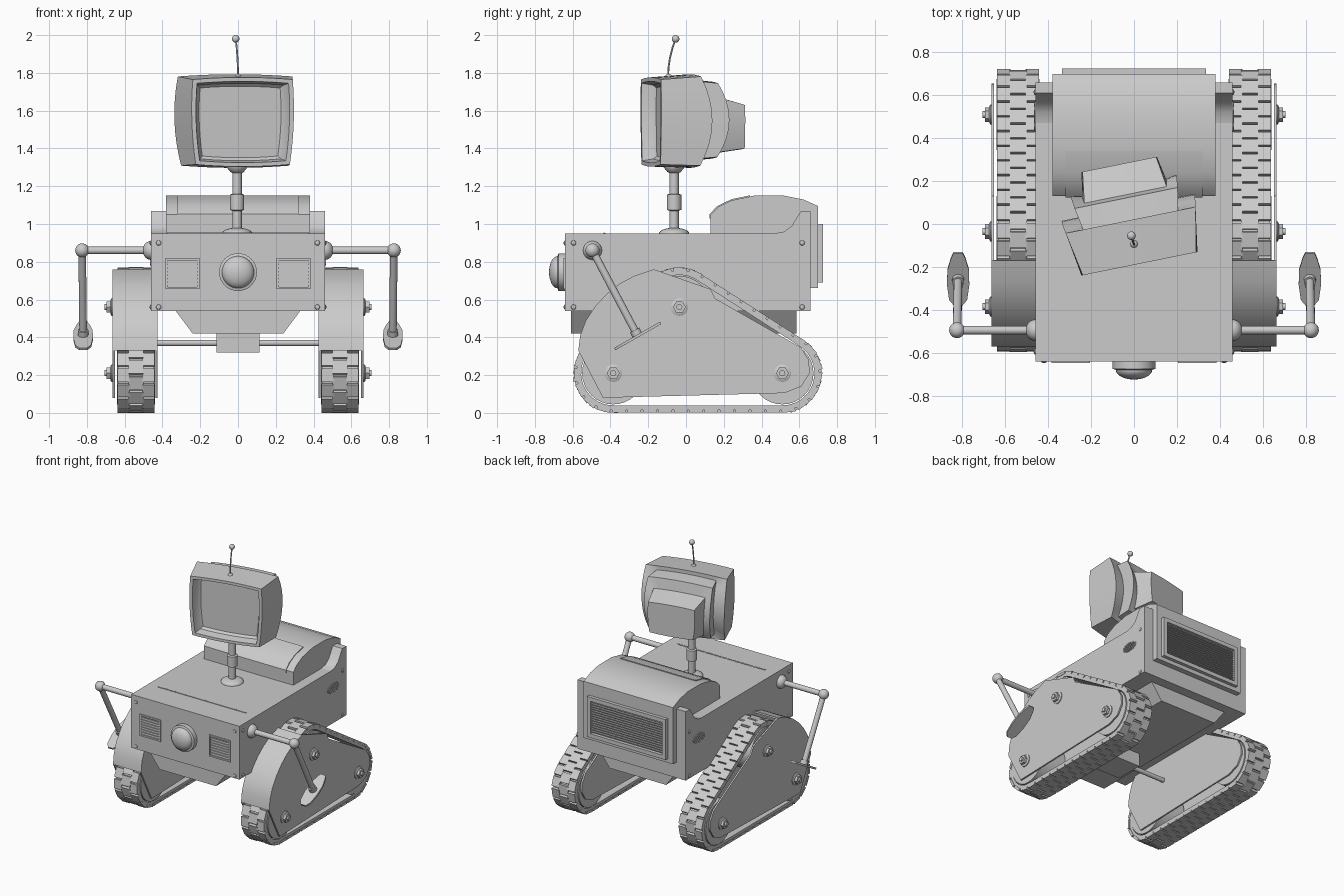
import bpy, bmesh
from math import pi, sin, cos, atan2
from mathutils import Matrix, Vector

if "Cube" in bpy.data.objects:
    bpy.data.objects.remove(bpy.data.objects["Cube"])

grey = bpy.data.materials.new("plain grey")
grey.use_nodes = True
grey.diffuse_color = (0.6, 0.6, 0.6, 1)
grey.node_tree.nodes["Principled BSDF"].inputs["Base Color"].default_value = (0.6, 0.6, 0.6, 1)

# Local (u, v, w) to (y, z, x): profiles drawn from the side, extruded across
SIDEWAYS = Matrix(((0, 0, 1, 0), (1, 0, 0, 0), (0, 1, 0, 0), (0, 0, 0, 1)))


def finish(name, bm, smooth=True):
    bmesh.ops.recalc_face_normals(bm, faces=bm.faces)
    mesh = bpy.data.meshes.new(name)
    bm.to_mesh(mesh)
    bm.free()
    mesh.materials.append(grey)
    if smooth:
        mesh.shade_smooth()
        mesh.set_sharp_from_angle(angle=0.6)
    obj = bpy.data.objects.new(name, mesh)
    bpy.context.scene.collection.objects.link(obj)
    return obj


def add_box(bm, lo, hi, matrix=Matrix()):
    lo, hi = Vector(lo), Vector(hi)
    m = matrix @ Matrix.Translation((lo + hi) / 2) @ Matrix.Diagonal((hi - lo).to_4d())
    bmesh.ops.create_cube(bm, size=1, matrix=m)


def boxes(name, pairs):
    bm = bmesh.new()
    for lo, hi in pairs:
        add_box(bm, lo, hi)
    return finish(name, bm, False)


def prism(name, pts, lo, hi, matrix=SIDEWAYS):
    bm = bmesh.new()
    a, b = [[bm.verts.new(matrix @ Vector((u, v, w))) for u, v in pts] for w in (lo, hi)]
    bm.faces.new(a)
    bm.faces.new(b)
    for i in range(len(pts)):
        j = (i + 1) % len(pts)
        bm.faces.new((a[i], a[j], b[j], b[i]))
    return finish(name, bm)


def turned(name, profile, origin, direction, steps=24):
    """Spin (radius, height) points about an axis."""
    bm = bmesh.new()
    profile = [(0, profile[0][1])] + profile + [(0, profile[-1][1])]
    vs = [bm.verts.new((r, 0, h)) for r, h in profile]
    es = [bm.edges.new(p) for p in zip(vs, vs[1:])]
    bmesh.ops.spin(bm, geom=vs + es, cent=(0, 0, 0), axis=(0, 0, 1), angle=2 * pi, steps=steps)
    bmesh.ops.remove_doubles(bm, verts=bm.verts, dist=1e-5)
    rot = Vector(direction).to_track_quat('Z', 'Y').to_matrix().to_4x4()
    bm.transform(Matrix.Translation(origin) @ rot)
    return finish(name, bm)


def rod(name, a, b, r, steps=16):
    d = Vector(b) - Vector(a)
    return turned(name, [(r, 0), (r, d.length)], a, d, steps)


def dome(r, h, base=0.0, n=8):
    return [(r * cos(i * pi / 2 / n), base + h * sin(i * pi / 2 / n)) for i in range(n)] + [(0, base + h)]


def ball(name, c, r):
    turned(name, [(r * sin(i * pi / 12), -r * cos(i * pi / 12)) for i in range(1, 12)], c, (0, 0, 1), 20)


# Body, rear fins, rear hump and its hatch
boxes("body", [((-.46, -.64, .54), (.46, .66, .95))])
fin = [(.47, .95), (.66, .95), (.66, 1.07), (.61, 1.07), (.59, 1.04), (.56, .99), (.52, .96)]
for s, side in ((1, "left"), (-1, "right")):
    prism(side + "_rear_fin", fin, s * .38, s * .46)
prism("rear_hump", [(.13, .95), (.13, 1.05), (.17, 1.09), (.24, 1.125), (.36, 1.15), (.52, 1.15),
                    (.62, 1.13), (.7, 1.095), (.7, .66), (.655, .66), (.655, .95)], -.38, .38)
prism("hump_hatch", [(.124, 1.03), (.124, 1.052), (.166, 1.095), (.24, 1.131), (.34, 1.152),
                     (.34, 1.1), (.2, 1.03)], -.32, .32)

# Rear grille: frame and bars
frame = [((-.335, .69, z), (.335, .725, z + .03)) for z in (.69, .97)]
frame += [((x, .69, .69), (x + .03, .725, 1.0)) for x in (-.335, .305)]
frame += [((-.31, .69, .73 + i * .0175), (.31, .715, .737 + i * .0175)) for i in range(14)]
boxes("rear_grille", frame)

# Hopper under the body, axle block and axle
prism("hopper", [(-.33, .54), (.33, .54), (.24, .42), (-.24, .42)], -.585, .61,
      Matrix(((1, 0, 0, 0), (0, 0, -1, 0), (0, 1, 0, 0), (0, 0, 0, 1))))
boxes("axle_block", [((-.115, -.3, .32), (.115, -.08, .43))])
rod("axle", (-.43, -.19, .37), (.43, -.19, .37), .017)

# Front lamp, slotted strip on top
turned("front_lamp", [(.1, 0), (.1, .035), (.085, .04)] + dome(.085, .045, .04), (0, -.64, .745), (0, -1, 0), 32)
boxes("top_slots", [((-.375, -.437, .94), (.375, -.431, .954))]
      + [((-.37 + i * .037, -.431, .94), (-.345 + i * .037, -.425, .953)) for i in range(20)])

# Front vents, side vents and screws
for s, side in ((1, "left"), (-1, "right")):
    cx = s * .295
    vent = [((cx - .09, -.648, z), (cx + .09, -.63, z + .012)) for z in (.655, .808)]
    vent += [((x, -.648, .655), (x + .012, -.63, .82)) for x in (cx - .09, cx + .078)]
    vent += [((cx - .08, -.646, .676 + i * .019), (cx + .08, -.63, .687 + i * .019)) for i in range(7)]
    boxes(side + "_front_vent", vent)
    oval = turned(side + "_side_vent", [(.072, -.005), (.072, .004), (.064, .004), (.064, .001)], (0, 0, 0), (s, 0, 0), 32)
    oval.scale.z = .48
    oval.location = (s * .46, .5, .81)
    slats = []
    for i in range(-2, 3):
        half = .062 * (1 - (i / 3) ** 2) ** .5
        slats.append(((s * .462 - .005, .5 - half, .806 + i * .011), (s * .462 + .005, .5 + half, .812 + i * .011)))
    boxes(side + "_side_vent_slats", slats)
    for z in (.56, .9):
        turned(side + "_front_screw", dome(.014, .008, n=3), (s * .42, -.64, z), (0, -1, 0), 12)
        for y in (-.595, .615):
            turned(side + "_side_screw", dome(.014, .008, n=3), (s * .46, y, z), (s, 0, 0), 12)

# Neck
turned("neck_base", dome(.08, .03), (-.005, -.063, .95), (0, 0, 1))
turned("neck_pole", [(.025, 0), (.025, .12), (.038, .125), (.038, .205), (.025, .21), (.025, .32),
                     (.035, .325), (.055, .35), (.058, .38)], (-.005, -.063, .95), (0, 0, 1))

# Head: one loft of bulging rectangular rings, screen to rear box
# (forward, half width, half height, rearward bow, centre height)
RINGS = [(.055, .21, .18, 0, 1.54), (.07, .225, .195, 0, 1.54), (.128, .24, .205, 0, 1.54),
         (.128, .262, .225, 0, 1.54), (-.08, .3, .236, .06, 1.545), (-.08, .22, .205, .06, 1.55),
         (-.185, .238, .195, .06, 1.55), (-.2, .19, .145, .035, 1.525), (-.345, .17, .115, 0, 1.515)]
N = 8
edge = [(-1 + 2 * i / N, -1) for i in range(N)]
square = edge + [(-v, u) for u, v in edge] + [(-u, -v) for u, v in edge] + [(v, -u) for u, v in edge]
bm = bmesh.new()
loops = []
for f, hw, hz, bow, zc in RINGS:
    loops.append([bm.verts.new((hw * u * (1 + .05 * (1 - v * v) + .03 * v), -f + bow * (1 - v * v),
                                zc + hz * v * (1 + .05 * (1 - u * u)))) for u, v in square])
for a, b in zip(loops, loops[1:]):
    for i in range(4 * N):
        j = (i + 1) % (4 * N)
        bm.faces.new((a[i], a[j], b[j], b[i]))
bm.faces.new(loops[0])
bm.faces.new(loops[-1])
bm.transform(Matrix.Translation((0, -.06, 0)) @ Matrix.Rotation(.2, 4, 'Z'))
finish("head", bm)

# Antenna
turned("antenna_base", dome(.018, .015, n=4), (0, -.093, 1.78), (0, 0, 1), 12)
stem = [Vector((-.012 * t * t, -.095 + .04 * t * t, 1.78 + .2 * t)) for t in (0, .25, .5, .75, 1)]
for a, b in zip(stem, stem[1:]):
    rod("antenna_stem", a, b, .005, 8)
ball("antenna_tip", stem[-1], .02)

# Tracks
WHEELS = [Vector((-.385, .21)), Vector((.51, .21)), Vector((-.035, .56))]


def belt_line(r, n=14):
    """Rounded triangle wrapped about the three wheels."""
    pts = []
    for i, c in enumerate(WHEELS):
        d0, d1 = c - WHEELS[i - 1], WHEELS[(i + 1) % 3] - c
        a0, a1 = (atan2(d.y, d.x) - pi / 2 for d in (d0, d1))
        a1 += 2 * pi * (a1 < a0)
        for k in range(n + 1):
            a = a0 + (a1 - a0) * k / n
            pts.append(c + r * Vector((cos(a), sin(a))))
    return pts


def along(pts, count):
    """Evenly spaced (point, angle) stations on a closed line."""
    segs = list(zip(pts, pts[1:] + pts[:1]))
    step = sum((b - a).length for a, b in segs) / count
    out, need = [], 0.0
    for a, b in segs:
        d = b - a
        while need < d.length and len(out) < count:
            out.append((a + d.normalized() * need, atan2(d.y, d.x)))
            need += step
        need -= d.length
    return out


FENDER = [(-.57, .33), (-.56, .41), (-.53, .49), (-.48, .565), (-.42, .63), (-.35, .685), (-.27, .727), (-.17, .76)]
PLATE = FENDER + [(.13, .655), (.155, .605), (.61, .345), (.65, .28), (.655, .21), (.61, .14), (.52, .105), (-.44, .08)]
ROWS = 40

for s, side in ((1, "left"), (-1, "right")):
    # belt band
    bm = bmesh.new()
    outer, inner = belt_line(.195), belt_line(.17)
    quad = [[bm.verts.new((s * x, p.x, p.y)) for p in line]
            for line, x in ((outer, .445), (outer, .635), (inner, .635), (inner, .445))]
    for a, b in zip(quad, quad[1:] + quad[:1]):
        for i in range(len(a)):
            j = (i + 1) % len(a)
            bm.faces.new((a[i], a[j], b[j], b[i]))
    finish(side + "_track_belt", bm)
    # staggered tread pads
    bm = bmesh.new()
    for k, (p, a) in enumerate(along(outer, ROWS * 2)):
        m = Matrix.Translation((0, p.x, p.y)) @ Matrix.Rotation(a, 4, 'X')
        spans = [(.5, .58)] if k % 2 else [(.442, .505), (.575, .638)]
        for x0, x1 in spans:
            add_box(bm, (min(s * x0, s * x1), -.036, -.014), (max(s * x0, s * x1), .036, .005), m)
    finish(side + "_track_pads", bm, False)
    # guard plates, fender and wheels with hub bolts
    prism(side + "_outer_guard", PLATE, s * .652, s * .664)
    prism(side + "_inner_guard", PLATE, s * .425, s * .437)
    lining = [(y * .97 - .003, z * .97 + .01) for y, z in reversed(FENDER)]
    prism(side + "_fender", FENDER + lining, s * .426, s * .663)
    for c in WHEELS:
        rod(side + "_wheel", (s * .44, c.x, c.y), (s * .64, c.x, c.y), .165, 32)
        turned(side + "_hub_washer", [(.046, 0), (.046, .01), (.036, .016)], (s * .66, c.x, c.y), (s, 0, 0))
        turned(side + "_hub_nut", [(.034, 0), (.034, .03)], (s * .665, c.x, c.y), (s, 0, 0), 6)
        turned(side + "_hub_stud", [(.016, 0), (.016, .042)], (s * .665, c.x, c.y), (s, 0, 0), 12)

    # Arm: shoulder, upper rod, elbow, forearm, wrist and flat hand
    elbow, wrist = Vector((s * .825, -.495, .86)), Vector((s * .82, -.265, .425))
    turned(side + "_shoulder", dome(.05, .045), (s * .46, -.495, .86), (s, 0, 0))
    rod(side + "_upper_arm", (s * .47, -.495, .86), elbow, .02)
    ball(side + "_elbow", elbow, .037)
    rod(side + "_forearm", elbow, wrist, .02)
    down = (wrist - elbow).normalized()
    rod(side + "_wrist", wrist - down * .015, wrist + down * .025, .028)
    half = [(.02, -.14), (.042, -.11), (.052, -.03), (.05, .05), (.034, .11), (.022, .14)]
    leaf = half + [(-u, v) for u, v in reversed(half)]
    m = Matrix.Translation(wrist + down * .02) @ Matrix.Rotation(.52, 4, 'X')
    prism(side + "_hand", leaf, -.007, .007, m)
